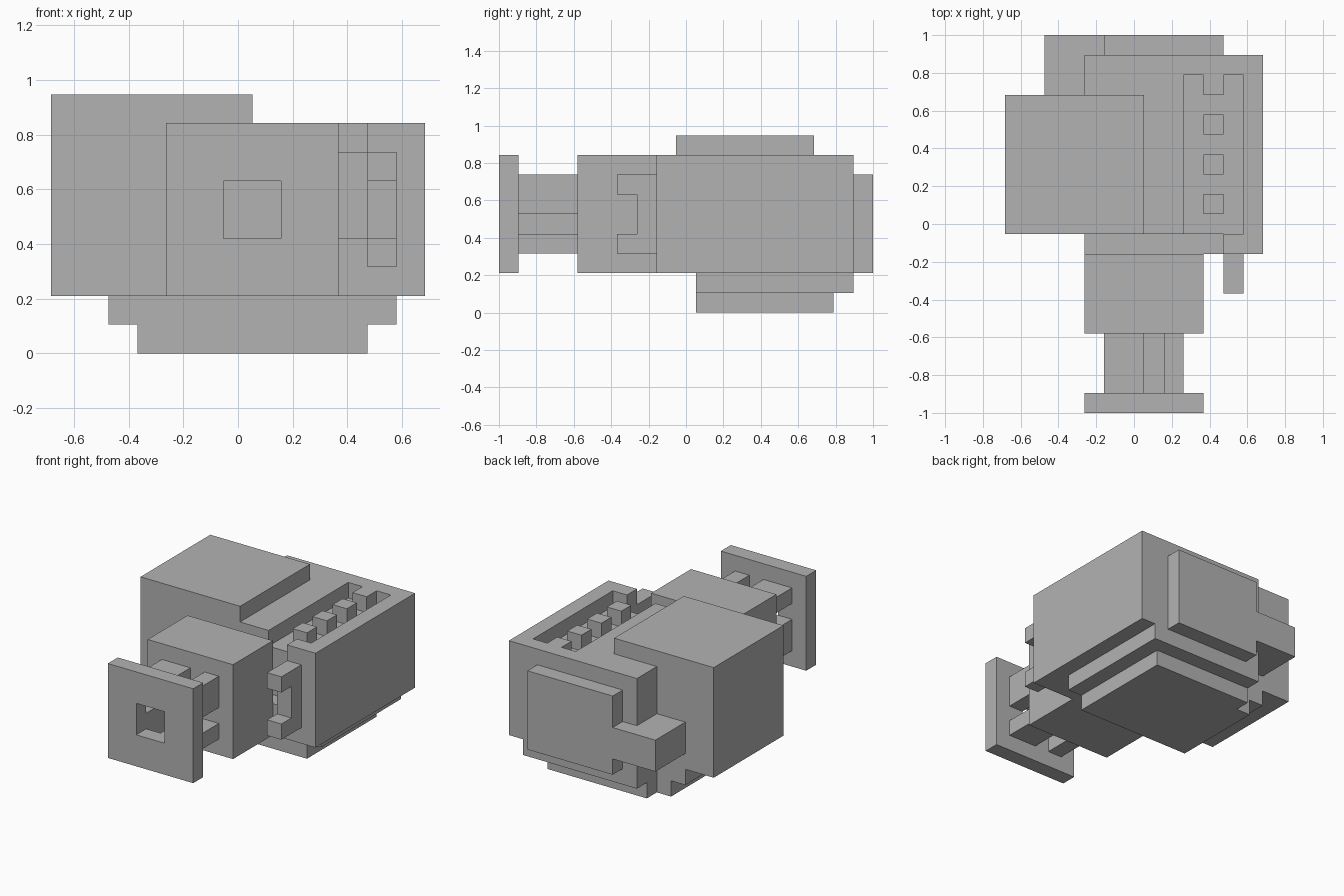
import bpy
import bmesh
from mathutils import Vector

U = 2 / 19                        # edge length of one block
ORIGIN = Vector((-6.5, -9.5, 0))  # grid corner, in blocks

cube = bpy.data.objects.get("Cube")
if cube:
    bpy.data.objects.remove(cube, do_unlink=True)

grey = bpy.data.materials.new("plain grey")
grey.use_nodes = True
colour = (0.45, 0.45, 0.45, 1)
grey.diffuse_color = colour
shader = next(n for n in grey.node_tree.nodes if n.type == 'BSDF_PRINCIPLED')
shader.inputs["Base Color"].default_value = colour
shader.inputs["Roughness"].default_value = 0.8


def part(name, *boxes):
    """Make one object from boxes given as x, y, z ranges in blocks."""
    bm = bmesh.new()
    for ranges in boxes:
        low = Vector([r[0] for r in ranges])
        high = Vector([r[1] for r in ranges])
        verts = bmesh.ops.create_cube(bm, size=1)["verts"]
        for v in verts:
            unit = v.co + Vector((0.5, 0.5, 0.5))
            v.co = (ORIGIN + low + unit * (high - low)) * U
    mesh = bpy.data.meshes.new(name)
    bm.to_mesh(mesh)
    bm.free()
    mesh.materials.append(grey)
    obj = bpy.data.objects.new(name, mesh)
    bpy.context.collection.objects.link(obj)
    return obj


# Front plate with a square opening
part("muzzle_plate",
     ((4, 6), (0, 1), (2, 8)), ((8, 10), (0, 1), (2, 8)),
     ((6, 8), (0, 1), (2, 4)), ((6, 8), (0, 1), (6, 8)))

# Hollow barrel with one slit per side, turning like a pinwheel
reach = (1, 4)
part("barrel",
     ((5, 7), reach, (6, 7)), ((8, 9), reach, (6, 7)),
     ((8, 9), reach, (5, 6)), ((7, 9), reach, (3, 4)),
     ((5, 6), reach, (3, 4)), ((5, 6), reach, (4, 5)))

# Square housing behind the barrel, and the low neck joining it to the body
part("front_housing", ((4, 10), (4, 8), (2, 8)))
part("neck", ((4, 11), (8, 9), (2, 4)))

# Main body with a raised rim around the shallow feed tray
part("body", ((4, 13), (9, 18), (2, 7)))
part("tray_rim",
     ((4, 9), (9, 18), (7, 8)), ((9, 12), (17, 18), (7, 8)),
     ((12, 13), (9, 18), (7, 8)))
part("front_cheek", ((11, 13), (8, 9), (2, 8)))

# Row of pegs in the tray
part("tray_pegs", *[((10, 11), (y, y + 1), (7, 8)) for y in range(10, 17, 2)])

# C-shaped bracket on the cheek
part("bracket",
     ((11, 12), (7, 8), (3, 7)),
     ((11, 12), (6, 7), (6, 7)), ((11, 12), (6, 7), (3, 4)))

# Large side box overlapping the body top
part("side_box", ((0, 4), (9, 16), (2, 8)), ((0, 7), (9, 16), (8, 9)))

# Rear panel and the stub beside it
part("rear_panel", ((5, 11), (18, 19), (2, 7)))
part("rear_stub", ((2, 4), (16, 19), (3, 5)), ((4, 5), (18, 19), (3, 5)))

# Stepped base
part("base_upper", ((4, 12), (10, 18), (1, 2)), ((2, 4), (10, 16), (1, 2)))
part("base_lower", ((4, 11), (10, 17), (0, 1)), ((3, 4), (10, 16), (0, 1)))
